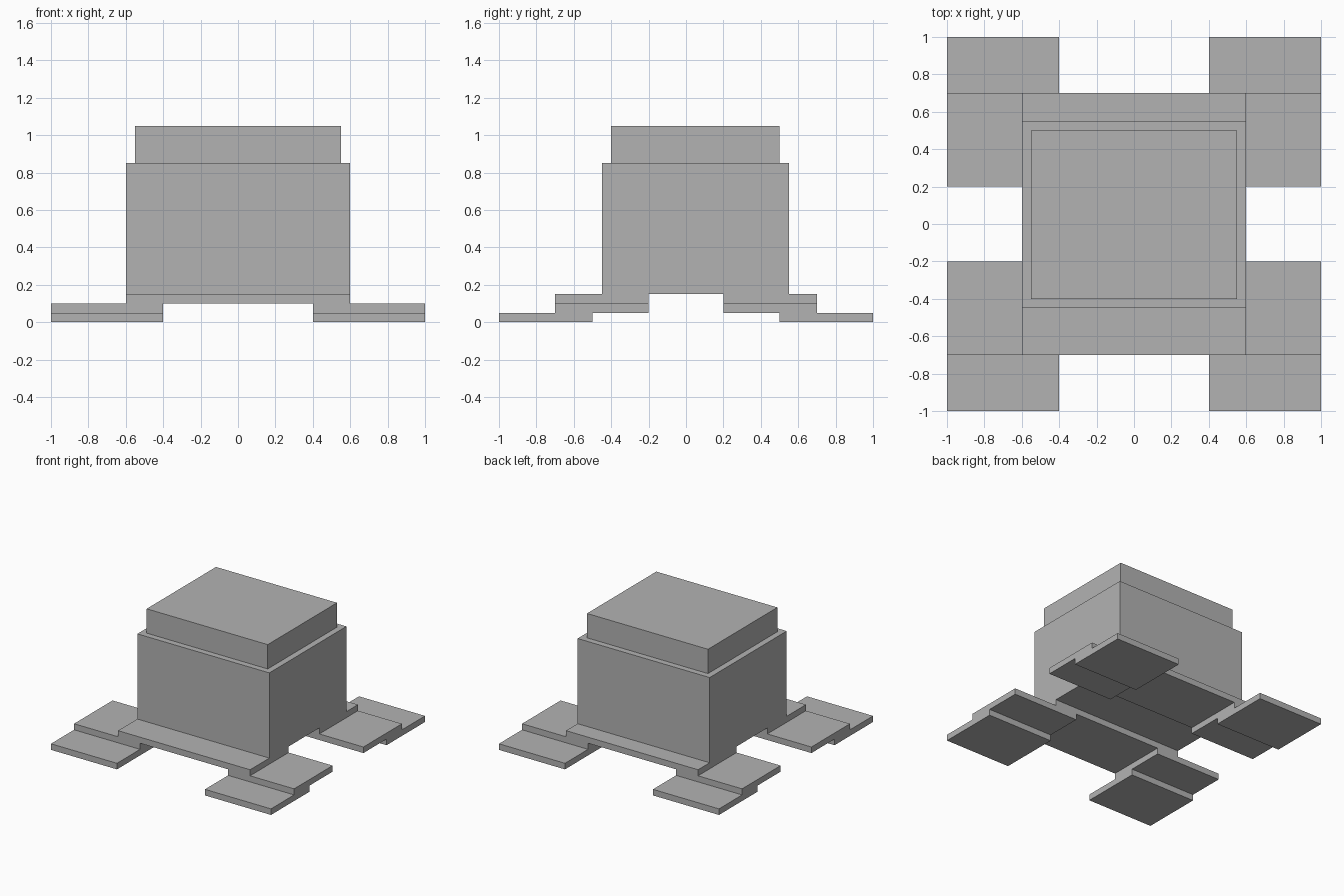
import bpy
import bmesh

cube = bpy.data.objects.get("Cube")
if cube:
    bpy.data.objects.remove(cube, do_unlink=True)

# One plain grey for the whole model
grey = bpy.data.materials.new("plain_grey")
grey.use_nodes = True
grey.diffuse_color = (0.45, 0.45, 0.45, 1)
grey.node_tree.nodes["Principled BSDF"].inputs["Base Color"].default_value = grey.diffuse_color


def box(name, xs, ys, zs):
    """Flat-sided block spanning the given x, y and z ranges."""
    bm = bmesh.new()
    bmesh.ops.create_cube(bm, size=1)
    for v in bm.verts:
        v.co = [r[0] if c < 0 else r[1] for c, r in zip(v.co, (xs, ys, zs))]
    mesh = bpy.data.meshes.new(name)
    bm.to_mesh(mesh)
    bm.free()
    mesh.materials.append(grey)
    obj = bpy.data.objects.new(name, mesh)
    bpy.context.collection.objects.link(obj)
    return obj


def span(side, inner, outer):
    """Range on the negative or positive side of an axis."""
    return sorted((side * inner, side * outer))


# Main body and the smaller block on top, both set slightly back
box("body", (-0.6, 0.6), (-0.45, 0.55), (0.15, 0.85))
box("top_block", (-0.55, 0.55), (-0.4, 0.5), (0.85, 1.05))

# Front and back: a cross plate carrying two stepped feet
for end, sy in (("front", -1), ("back", 1)):
    box(f"{end}_cross_plate", (-0.6, 0.6), span(sy, 0.2, 0.7), (0.1, 0.15))
    for side, sx in (("right", -1), ("left", 1)):
        xs = span(sx, 0.4, 1)
        box(f"{end}_{side}_upper_foot", xs, span(sy, 0.2, 0.7), (0.05, 0.1))
        box(f"{end}_{side}_lower_foot", xs, span(sy, 0.5, 1), (0, 0.05))
